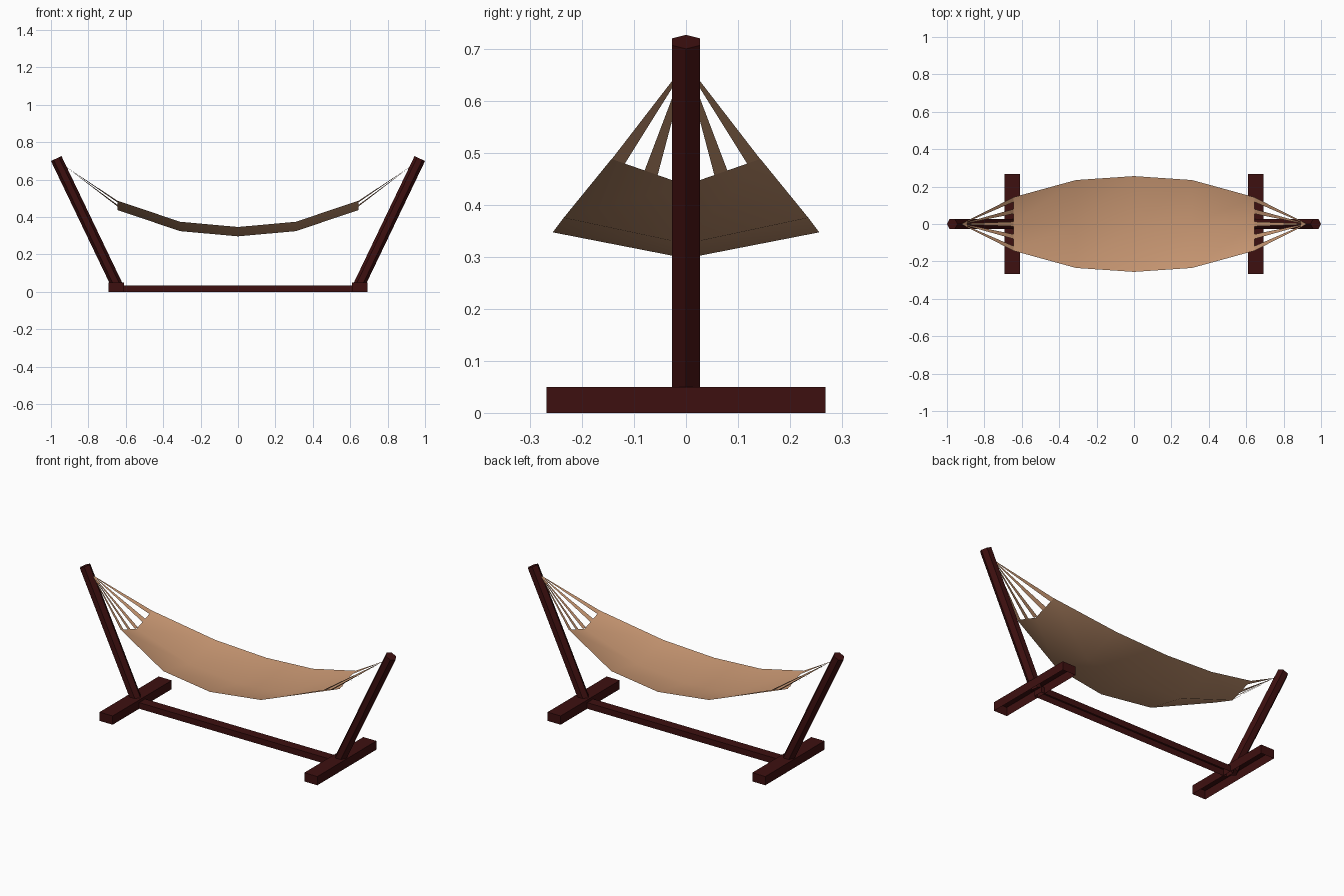
import bpy, bmesh, math
from mathutils import Vector

if "Cube" in bpy.data.objects:
    bpy.data.objects.remove(bpy.data.objects["Cube"])


def material(name, rgb):
    m = bpy.data.materials.new(name)
    m.diffuse_color = (*rgb, 1)
    m.use_nodes = True
    m.node_tree.nodes["Principled BSDF"].inputs["Base Color"].default_value = m.diffuse_color
    return m


wood = material("dark red wood", (0.048, 0.005, 0.005))
cloth = material("tan cloth", (0.58, 0.31, 0.17))


def make(name, bm, mat):
    me = bpy.data.meshes.new(name)
    bm.to_mesh(me)
    bm.free()
    me.materials.append(mat)
    ob = bpy.data.objects.new(name, me)
    bpy.context.collection.objects.link(ob)
    return ob


def open_box(name, cx, sx, sy, h):
    """Rail standing on the ground, hollow and open underneath."""
    bm = bmesh.new()
    bmesh.ops.create_cube(bm, size=1)
    for v in bm.verts:
        v.co = Vector((cx + v.co.x * sx, v.co.y * sy, (v.co.z + 0.5) * h))
    bm.normal_update()
    bottom = [f for f in bm.faces if f.normal.z < -0.5]
    bmesh.ops.delete(bm, geom=bottom, context='FACES_ONLY')
    return make(name, bm, wood)


def post(name, side):
    """Six-sided leaning post with a corner facing inward."""
    a, b = Vector((side * 0.642, 0, 0.025)), Vector((side * 0.972, 0, 0.713))
    axis = (b - a).normalized()
    u = axis.cross(Vector((0, 1, 0)))
    bm = bmesh.new()
    rings = []
    for c in (a, b):
        rings.append([bm.verts.new(c + 0.031 * (math.cos(i * math.pi / 3) * u
                      + math.sin(i * math.pi / 3) * Vector((0, 1, 0)))) for i in range(6)])
    for i in range(6):
        j = (i + 1) % 6
        bm.faces.new((rings[0][i], rings[0][j], rings[1][j], rings[1][i]))
    bm.faces.new(rings[0])
    bm.faces.new(rings[1])
    bmesh.ops.recalc_face_normals(bm, faces=bm.faces)
    return make(name, bm, wood)


# stand
open_box("long_rail", 0, 1.26, 0.055, 0.035)
for side, label in ((-1, "left"), (1, "right")):
    open_box(label + "_foot", side * 0.65, 0.083, 0.536, 0.05)
    post(label + "_post", side)

# hanging bed: shallow V section (x, half width, edge z, middle z)
half = [(0.31, 0.235, 0.375, 0.325), (0.645, 0.143, 0.488, 0.438)]
stations = [(-x, w, e, m) for x, w, e, m in reversed(half)] + [(0, 0.256, 0.347, 0.297)] + half
bm = bmesh.new()
rows = [[bm.verts.new(p) for p in ((x, -w, e), (x, 0, m), (x, w, e))] for x, w, e, m in stations]
for r, s in zip(rows, rows[1:]):
    for k in range(2):
        bm.faces.new((r[k], s[k], s[k + 1], r[k + 1])).smooth = True
make("hammock_bed", bm, cloth)


# tapering cords from the bed ends to the posts
def end_point(side, y):
    return Vector((side * 0.645, y, 0.438 + 0.05 * abs(y) / 0.143))


for side, label in ((-1, "left"), (1, "right")):
    bm = bmesh.new()
    for y in (-0.13, -0.067, 0, 0.067, 0.13):
        tip = Vector((side * 0.922, 0, 0.67))
        pts = [end_point(side, y - 0.0125), end_point(side, y + 0.0125),
               tip + Vector((0, 0.002, 0)), tip - Vector((0, 0.002, 0))]
        f = bm.faces.new([bm.verts.new(p) for p in pts])
        f.normal_update()
        if f.normal.z < 0:
            f.normal_flip()
    make(label + "_cords", bm, cloth)
